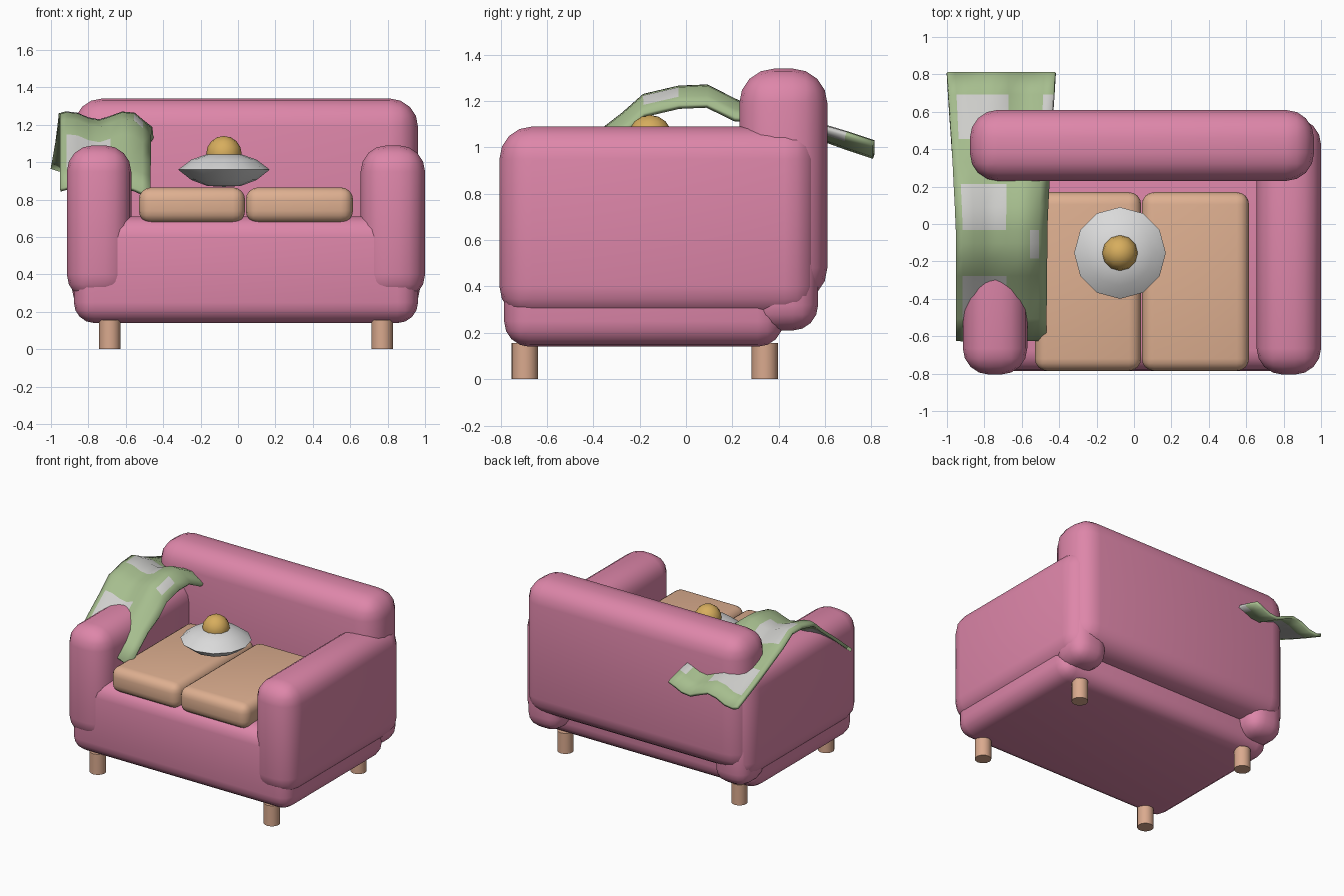
import bpy, bmesh
from math import cos, sin, pi, radians
from mathutils import Vector

cube = bpy.data.objects.get("Cube")
if cube:
    bpy.data.objects.remove(cube, do_unlink=True)


def material(name, rgb):
    m = bpy.data.materials.new(name)
    m.use_nodes = True
    m.diffuse_color = (*rgb, 1)
    m.node_tree.nodes["Principled BSDF"].inputs["Base Color"].default_value = (*rgb, 1)
    return m


pink = material("pink fabric", (0.73, 0.24, 0.40))
peach = material("peach cushion", (0.73, 0.43, 0.28))
wood = material("light wood", (0.70, 0.40, 0.27))
green = material("sage green", (0.38, 0.51, 0.27))
white = material("patch white", (0.62, 0.62, 0.60))
silver = material("pale silver", (0.70, 0.70, 0.70))
gold = material("golden dome", (0.68, 0.42, 0.11))


def finish(name, bm, *mats):
    bmesh.ops.recalc_face_normals(bm, faces=bm.faces)
    mesh = bpy.data.meshes.new(name)
    bm.to_mesh(mesh)
    bm.free()
    ob = bpy.data.objects.new(name, mesh)
    bpy.context.collection.objects.link(ob)
    for m in mats:
        mesh.materials.append(m)
    bpy.ops.object.select_all(action='DESELECT')
    ob.select_set(True)
    bpy.context.view_layer.objects.active = ob
    bpy.ops.object.shade_smooth_by_angle(angle=radians(40))
    return ob


def soft_box(name, lo, hi, radius, mat, segments=4):
    """Rounded box between two corners."""
    lo, hi = Vector(lo), Vector(hi)
    bm = bmesh.new()
    bmesh.ops.create_cube(bm, size=1)
    for v in bm.verts:
        v.co = (lo + hi) / 2 + v.co * (hi - lo)
    bmesh.ops.bevel(bm, geom=bm.edges[:], offset=radius, segments=segments,
                    profile=0.5, affect='EDGES')
    return finish(name, bm, mat)


def lathe(name, profile, centre, sides, mat):
    """Revolve (radius, z) points about a vertical axis."""
    bm = bmesh.new()
    verts = [bm.verts.new((r, 0, z)) for r, z in profile]
    edges = [bm.edges.new(p) for p in zip(verts, verts[1:])]
    bmesh.ops.spin(bm, geom=verts + edges, cent=(0, 0, 0), axis=(0, 0, 1),
                   angle=2 * pi, steps=sides, use_duplicate=False)
    bmesh.ops.remove_doubles(bm, verts=bm.verts, dist=0.0005)
    bmesh.ops.translate(bm, verts=bm.verts, vec=(*centre, 0))
    return finish(name, bm, mat)


# Sofa body
MID = 0.0425
soft_box("seat_base", (MID - 0.92, -0.785, 0.14), (MID + 0.92, 0.42, 0.71), 0.11, pink)
soft_box("backrest", (MID - 0.92, 0.23, 0.33), (MID + 0.92, 0.61, 1.34), 0.15, pink)

# Arms, rear corner feet and legs on both sides
for side, s in (("left", 1), ("right", -1)):
    def span(a, b):
        return sorted((MID + s * a, MID + s * b))

    x0, x1 = span(0.613, 0.9575)
    soft_box(side + "_arm", (x0, -0.805, 0.26), (x1, 0.565, 1.09), 0.14, pink)
    x0, x1 = span(0.64, 0.93)
    soft_box(side + "_rear_corner", (x0, 0.27, 0.21), (x1, 0.57, 0.6), 0.11, pink)
    for place, y in (("front", -0.695), ("back", 0.34)):
        lathe(f"{side}_{place}_leg", [(0, 0), (0.057, 0), (0.057, 0.155), (0, 0.155)],
              (MID + s * 0.728, y), 16, wood)

# Seat cushions
for side, x0, x1 in (("right", -0.53, 0.038), ("left", 0.042, 0.615)):
    soft_box(side + "_cushion", (x0, -0.785, 0.675), (x1, 0.17, 0.865), 0.065, peach)

# Toy saucer with dome
toy = (-0.075, -0.155)
lathe("saucer", [(0, 0.868), (0.09, 0.873), (0.175, 0.905), (0.245, 0.96),
                 (0.175, 1.013), (0.09, 1.043), (0, 1.05)], toy, 12, silver)
lathe("saucer_dome", [(0.095 * sin(pi * i / 8), 1.045 - 0.095 * cos(pi * i / 8))
                      for i in range(9)], toy, 12, gold)

# Draped blanket: a wavy sheet following a side profile
drape = [(-0.62, 0.84), (-0.35, 1.06), (-0.27, 1.12), (-0.18, 1.20), (-0.03, 1.235),
         (0.09, 1.24), (0.21, 1.18), (0.57, 1.07), (0.81, 0.99)]


def height(y):
    for (y0, z0), (y1, z1) in zip(drape, drape[1:]):
        if y <= y1:
            return z0 + (z1 - z0) * (y - y0) / (y1 - y0)
    return drape[-1][1]


xs = [-0.95, -0.915, -0.86, -0.80, -0.74, -0.68, -0.62, -0.56, -0.515, -0.47]
ys = [-0.62, -0.5, -0.4, -0.27, -0.18, -0.1, -0.03, 0.09, 0.21, 0.33, 0.45, 0.57, 0.69, 0.81]
patches = [(-0.915, -0.68, -0.5, -0.27), (-0.915, -0.68, -0.03, 0.21),
           (-0.915, -0.68, 0.45, 0.69), (-0.56, -0.515, -0.18, -0.03),
           (-0.515, -0.47, 0.57, 0.69)]


def sheet_point(x, y):
    wave = 0.022 * cos(2 * pi * (x + 0.6) / 0.3)
    back = min(1, max(0, (y - 0.2) / 0.4))
    droop = -0.04 * max(0, (x + 0.56) / 0.09) * (1 - back) * (y > -0.3)
    wave *= 1 - 2.4 * back
    spread = 1 + 0.25 * max(0, y)
    return (-0.71 + (x + 0.71) * spread, y, height(y) + wave + droop)


bm = bmesh.new()
grid = [[bm.verts.new(sheet_point(x, y)) for x in xs] for y in ys]
for j in range(len(ys) - 1):
    for i in range(len(xs) - 1):
        f = bm.faces.new((grid[j][i], grid[j][i + 1], grid[j + 1][i + 1], grid[j + 1][i]))
        cx, cy = (xs[i] + xs[i + 1]) / 2, (ys[j] + ys[j + 1]) / 2
        f.material_index = int(any(a < cx < b and c < cy < d for a, b, c, d in patches))
blanket = finish("blanket", bm, green, white)
solid = blanket.modifiers.new("thickness", 'SOLIDIFY')
solid.thickness = 0.022
solid.offset = 0
